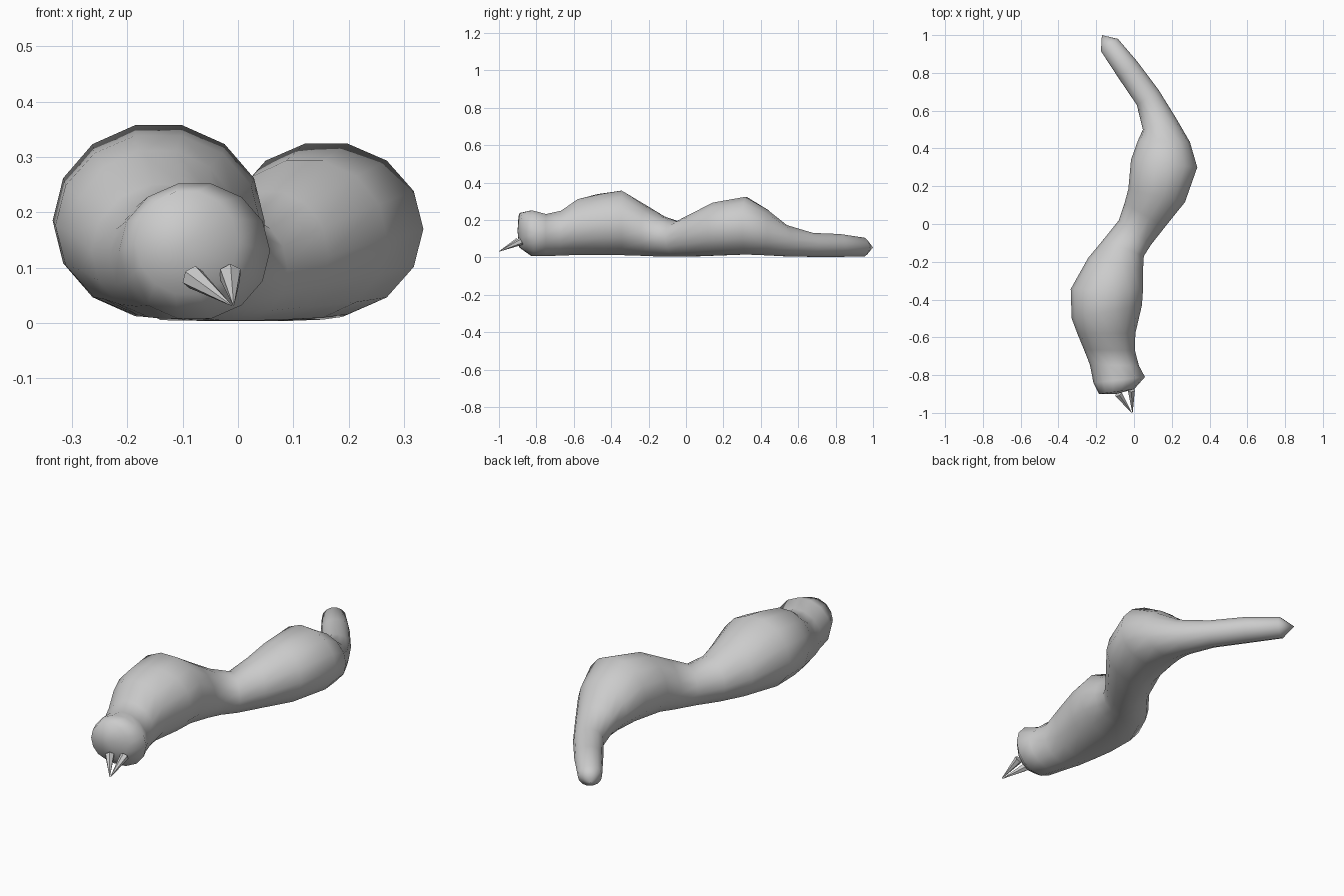
import bpy, bmesh, math
from mathutils import Vector

if "Cube" in bpy.data.objects:
    bpy.data.objects.remove(bpy.data.objects["Cube"])

SIDES = 14


def finish(bm, name, smooth):
    bmesh.ops.recalc_face_normals(bm, faces=bm.faces)
    mesh = bpy.data.meshes.new(name)
    bm.to_mesh(mesh)
    bm.free()
    for p in mesh.polygons:
        p.use_smooth = smooth
    obj = bpy.data.objects.new(name, mesh)
    bpy.context.collection.objects.link(obj)
    return obj


# Body cross-sections, head to tail: left x, y, right x, y, bottom z, top z
sections = [
    (-.185, -.90, .00, -.875, .05, .24),
    (-.215, -.84, .058, -.81, .005, .255),
    (-.233, -.746, .026, -.75, .005, .235),
    (-.265, -.665, .005, -.67, .007, .253),
    (-.30, -.58, .007, -.58, .01, .315),
    (-.33, -.50, .042, -.43, .01, .343),
    (-.335, -.344, .048, -.344, .008, .362),
    (-.243, -.18, .048, -.24, .005, .277),
    (-.16, -.08, .052, -.17, .002, .222),
    (-.08, .02, .09, -.11, .002, .192),
    (-.05, .11, .164, -.016, .003, .24),
    (-.03, .185, .27, .116, .006, .297),
    (-.016, .34, .335, .30, .012, .328),
    (.02, .44, .296, .434, .008, .258),
    (.047, .50, .22, .565, .004, .175),
    (.015, .63, .13, .71, .002, .133),
    (-.08, .77, .02, .857, .002, .127),
    (-.175, .915, -.085, .98, .004, .107),
]

# Worm-like body with head and tail in one skin
bm = bmesh.new()
rings = []
for lx, ly, rx, ry, z0, z1 in sections:
    mid = Vector(((lx + rx) / 2, (ly + ry) / 2, (z0 + z1) / 2))
    side = Vector((rx - lx, ry - ly, 0)) / 2
    up = Vector((0, 0, (z1 - z0) / 2))
    angles = [2 * math.pi * i / SIDES for i in range(SIDES)]
    rings.append([bm.verts.new(mid + side * math.cos(a) + up * math.sin(a)) for a in angles])
for a, b in zip(rings, rings[1:]):
    for i in range(SIDES):
        j = (i + 1) % SIDES
        bm.faces.new((a[i], a[j], b[j], b[i]))
for ring, tip in ((rings[0], (-.095, -.90, .14)), (rings[-1], (-.17, 1.0, .053))):
    v = bm.verts.new(tip)
    for i in range(SIDES):
        bm.faces.new((ring[i], ring[(i + 1) % SIDES], v))
finish(bm, "body", True)


# Pair of pointed fangs meeting at the tips
def fang(name, base, tip, radius):
    base, tip = Vector(base), Vector(tip)
    axis = tip - base
    bm = bmesh.new()
    bmesh.ops.create_cone(bm, cap_ends=True, segments=6, radius1=radius,
                          radius2=0.001, depth=axis.length)
    rot = axis.to_track_quat('Z', 'Y')
    for v in bm.verts:
        v.co = rot @ v.co + (base + tip) / 2
    finish(bm, name, False)


fang("left_fang", (-.082, -.90, .083), (-.012, -1.0, .032), .022)
fang("right_fang", (-.014, -.88, .088), (-.008, -1.0, .032), .021)
